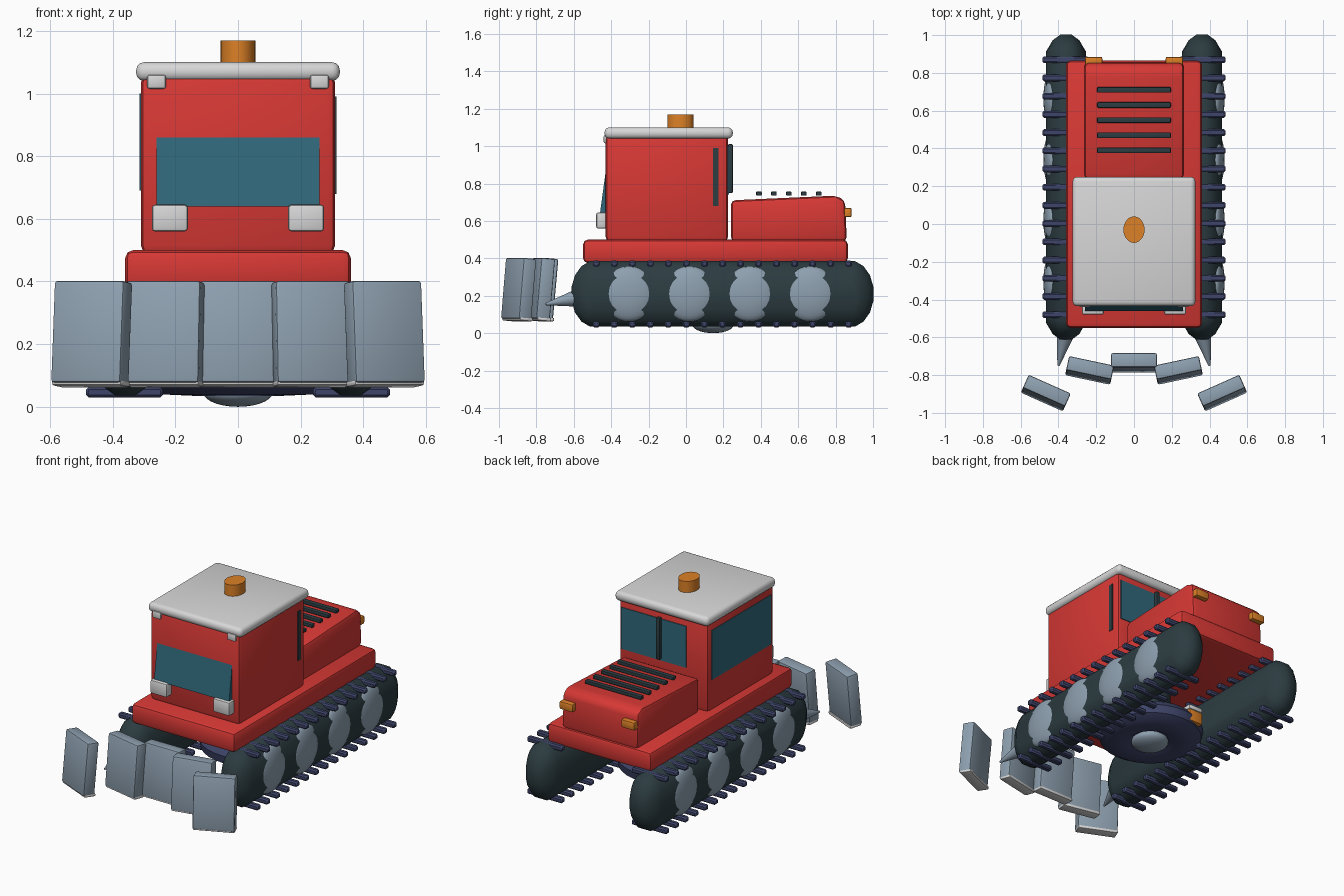
import bpy, bmesh
from math import sin, cos, pi, radians
from mathutils import Matrix, Vector, Euler

cube = bpy.data.objects.get("Cube")
if cube:
    bpy.data.objects.remove(cube, do_unlink=True)


def material(name, r, g, b):
    m = bpy.data.materials.new(name)
    m.use_nodes = True
    m.diffuse_color = (r, g, b, 1)
    m.node_tree.nodes["Principled BSDF"].inputs["Base Color"].default_value = (r, g, b, 1)
    return m


RED = material("red paint", .68, .04, .035)
GREY = material("light grey", .68, .68, .68)
SLATE = material("slate metal", .27, .35, .43)
DARK = material("dark rubber", .025, .045, .053)
NAVY = material("navy rubber", .048, .058, .14)
GLASS = material("teal glass", .03, .14, .2)
ORANGE = material("orange lamp", .72, .22, .02)


def finish(name, bm, mat, bevel=0, segments=2):
    if bevel:
        bmesh.ops.bevel(bm, geom=bm.edges[:], offset=bevel, segments=segments,
                        profile=.5, affect='EDGES', clamp_overlap=True)
    bmesh.ops.recalc_face_normals(bm, faces=bm.faces[:])
    mesh = bpy.data.meshes.new(name)
    bm.to_mesh(mesh)
    bm.free()
    mesh.materials.append(mat)
    ob = bpy.data.objects.new(name, mesh)
    bpy.context.collection.objects.link(ob)
    bpy.ops.object.select_all(action='DESELECT')
    bpy.context.view_layer.objects.active = ob
    ob.select_set(True)
    bpy.ops.object.shade_smooth_by_angle(angle=radians(40))
    return ob


def box(name, x, y, z, mat, bevel=0, segments=2):
    """Box from (low, high) ranges on each axis."""
    bm = bmesh.new()
    size = [b - a for a, b in (x, y, z)]
    mid = [(a + b) / 2 for a, b in (x, y, z)]
    bmesh.ops.create_cube(bm, size=1, matrix=Matrix.LocRotScale(mid, None, size))
    return finish(name, bm, mat, bevel, segments)


def loft(name, sections, mat, bevel=0):
    """Join rings of equal length and cap both ends."""
    bm = bmesh.new()
    rings = [[bm.verts.new(p) for p in ring] for ring in sections]
    n = len(rings[0])
    for a, b in zip(rings, rings[1:]):
        for i in range(n):
            bm.faces.new((a[i], a[(i + 1) % n], b[(i + 1) % n], b[i]))
    bm.faces.new(rings[0])
    bm.faces.new(rings[-1])
    return finish(name, bm, mat, bevel)


def prism(name, profile, half, mat, bevel=0):
    """Side profile (y, z) extruded across x."""
    return loft(name, [[(x, y, z) for y, z in profile] for x in (-half, half)], mat, bevel)


def ellipsoid(name, centre, radii, mat):
    bm = bmesh.new()
    bmesh.ops.create_uvsphere(bm, u_segments=24, v_segments=14, radius=1,
                              matrix=Matrix.LocRotScale(centre, None, radii))
    return finish(name, bm, mat)


def cone(name, base, tip, r1, r2, mat, scale=(1, 1), segments=24):
    bm = bmesh.new()
    d = Vector(tip) - Vector(base)
    rot = d.to_track_quat('Z', 'Y')
    mid = (Vector(base) + Vector(tip)) / 2
    bmesh.ops.create_cone(bm, cap_ends=True, segments=segments, radius1=r1, radius2=r2,
                          depth=d.length, matrix=Matrix.LocRotScale(mid, rot, (*scale, 1)))
    return finish(name, bm, mat)


def track_ring(x, inset):
    """Stadium outline with elliptical ends."""
    pts = []
    for i in range(16):
        t = pi * (i + .5) / 8 - pi / 2
        end = .88 if cos(t) > 0 else -.49
        pts.append((x, end + (.125 - inset) * cos(t), .21 + (.178 - inset) * sin(t)))
    return pts


# Body, cab and engine hood
box("chassis", (-.36, .36), (-.55, .865), (.375, .5), RED, .025)
box("cab", (-.31, .31), (-.43, .225), (.49, 1.06), RED, .025)
box("roof", (-.325, .325), (-.435, .25), (1.04, 1.1), GREY, .025, 3)
prism("hood", [(.24, .49), (.24, .71), (.8, .735), (.85, .71), (.86, .49)], .265, RED, .025)
cone("beacon", (0, -.03, 1.09), (0, -.03, 1.17), .07, .07, ORANGE, (.8, 1))
for i in range(5):
    y = .39 + i * .08
    box(f"hood_slat_{i}", (-.195, .195), (y - .015, y + .015), (.735, .757), DARK, .005)

# Windows
prism("windshield", [(-.46, .64), (-.43, .86), (-.42, .86), (-.42, .64)], .26, GLASS)
box("side_window", (-.314, -.306), (-.4, .19), (.69, 1.0), GLASS)
box("side_window_strip", (.306, .314), (.145, .175), (.68, .99), DARK)
box("rear_window", (-.16, .29), (.222, .23), (.74, 1.0), GLASS)
box("rear_window_bar", (.01, .035), (.225, .25), (.75, 1.01), DARK, .004)

# Continuous outline used by both tracks
LAYERS = [(-.105, .09), (-.07, .03), (-.03, 0), (.03, 0), (.07, .03), (.105, .09)]

for side, s in (("left", 1), ("right", -1)):
    def span(a, b):
        return tuple(sorted((s * a, s * b)))

    # Lamps
    box(side + "_headlight", span(.16, .275), (-.48, -.42), (.56, .645), GREY, .01)
    box(side + "_roof_light", span(.23, .29), (-.44, -.33), (1.015, 1.06), GREY, .008)
    box(side + "_tail_light", span(.168, .26), (.845, .885), (.62, .67), ORANGE, .008)

    # Track, wheels and tread pads
    loft(side + "_track", [track_ring(s * .36 + x, inset) for x, inset in LAYERS], DARK)
    for i in range(4):
        ellipsoid(f"{side}_wheel_{i}", (s * .435, -.305 + i * .323, .21), (.045, .147, .147), SLATE)
    for i in range(15):
        y = -.48 + i * .0964
        for row, z in (("top", .355), ("bottom", .03)):
            box(f"{side}_{row}_pad_{i}", span(.24, .485), (y - .018, y + .018),
                (z, z + .033), NAVY, .008, 1)

    # Pointed push arm
    cone(side + "_push_arm", (s * .36, -.57, .19), (s * .4, -.75, .155), .05, .006, SLATE)

# Fan of blade plates, each with a scraper lip
BLADES = [("centre", 0, -.735, 0), ("inner_left", .235, -.775, 12), ("inner_right", -.235, -.775, -12),
          ("outer_left", .467, -.895, 24), ("outer_right", -.467, -.895, -24)]
for name, x, y, turn in BLADES:
    rot = Euler((-.09, 0, radians(turn)))
    plate = box(name + "_blade", (-.122, .122), (-.038, .038), (-.163, .163), SLATE, .01)
    lip = box(name + "_lip", (-.122, .122), (-.03, .045), (-.172, -.152), GREY, .008)
    for ob in (plate, lip):
        ob.location = (x, y, .237)
        ob.rotation_euler = rot

# Turntable ring under the chassis
ring = []
for radius, z in ((.1, .16), (.28, .16), (.31, .12), (.3, .07), (.25, .04), (.14, .035), (.1, .06)):
    ring.append([(radius * cos(i * pi / 16), .15 + radius * sin(i * pi / 16), z) for i in range(32)])
loft("underside_ring", ring, NAVY)
ellipsoid("underside_hub", (0, .145, .045), (.11, .11, .045), SLATE)
cone("underside_post", (0, .15, .15), (0, .15, .39), .12, .12, DARK)
box("underside_lamp", (-.15, -.05), (.38, .45), (.08, .16), ORANGE, .01)
box("underside_lamp_mount", (-.15, -.05), (.38, .45), (.16, .19), GREY, .008)
